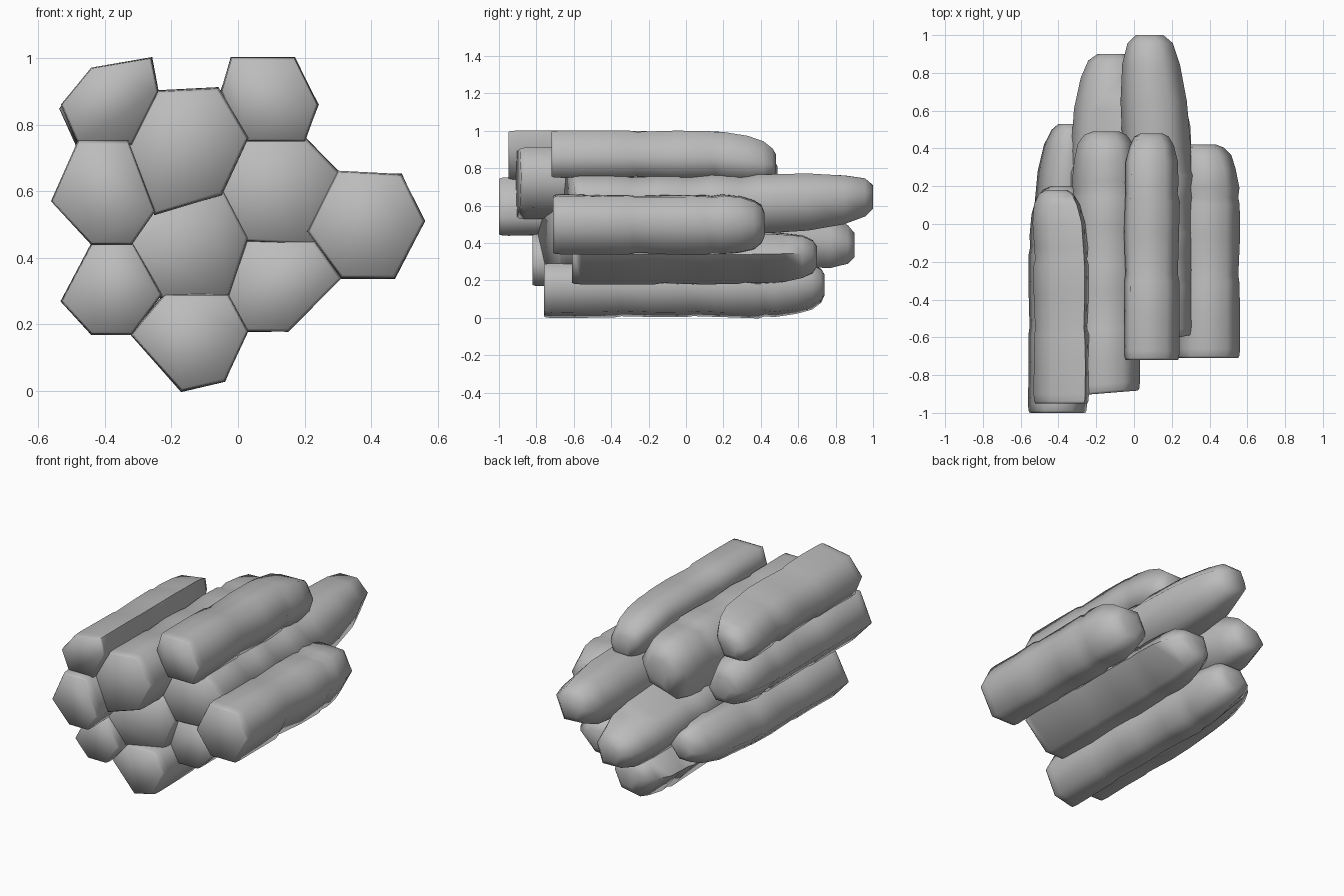
import bpy
import bmesh
import math
import random
from mathutils import Vector

if "Cube" in bpy.data.objects:
    bpy.data.objects.remove(bpy.data.objects["Cube"], do_unlink=True)

random.seed(7)

# One plain stone colour
stone = bpy.data.materials.new("grey_stone")
stone.use_nodes = True
grey = (0.5, 0.5, 0.5, 1.0)
stone.diffuse_color = grey
stone.node_tree.nodes["Principled BSDF"].inputs["Base Color"].default_value = grey


def rock_column(name, front, back, outline, tip=(0, 0), taper=0.3, slant=0.0):
    """Loft a six-sided stone column along y; outline and tip shift are x, z in hundredths."""
    corners = [Vector((x, 0, z)) / 100 for x, z in outline]
    centre = sum(corners, Vector()) / len(corners)
    left_edge = min(c.x for c in corners)
    drift = Vector((tip[0], 0, tip[1])) / 100

    # Stations hold position, size, tip shift and roughness
    stations = [(front, 0.95, 0, 0), (front + 0.012, 0.99, 0, 0), (front + 0.05, 1.01, 0, 0)]
    shoulder = back - taper
    blocks = max(2, round((shoulder - front) / 0.38))
    length = (shoulder - front - 0.05) / blocks
    for i in range(blocks):
        start = front + 0.05 + i * length
        stations.append((start + length * 0.45, 1.01, 0, 0.04))
        stations.append((start + length * 0.86, 1.01, 0, 0.04))
        stations.append((start + length * 0.95, 0.96, 0, 0.03))
    for along, size, shift in ((0.12, 1, 0.1), (0.5, 0.96, 0.4), (0.78, 0.84, 0.75), (0.94, 0.64, 0.95), (1, 0.4, 1)):
        stations.append((shoulder + taper * along, size, shift, 0.05))

    bm = bmesh.new()
    rings = []
    for y, size, shift, rough in stations:
        ring = []
        for corner in corners:
            s = size * (1 + rough * random.uniform(-0.9, 0.3))
            p = centre + (corner - centre) * s + drift * shift
            # The slant of the broken front fades out towards the back
            fade = max(0, 1 - (y - front) / 0.6)
            ring.append(bm.verts.new((p.x, y + slant * fade * (p.x - left_edge), p.z)))
        rings.append(ring)
    for a, b in zip(rings, rings[1:]):
        for i in range(len(a)):
            j = (i + 1) % len(a)
            bm.faces.new((a[i], a[j], b[j], b[i]))
    bm.faces.new(rings[0])
    bm.faces.new(rings[-1])
    bmesh.ops.recalc_face_normals(bm, faces=bm.faces[:])

    mesh = bpy.data.meshes.new(name)
    bm.to_mesh(mesh)
    bm.free()
    mesh.materials.append(stone)
    obj = bpy.data.objects.new(name, mesh)
    bpy.context.collection.objects.link(obj)
    bpy.ops.object.select_all(action="DESELECT")
    obj.select_set(True)
    bpy.context.view_layer.objects.active = obj
    bpy.ops.object.shade_smooth_by_angle(angle=math.radians(75))


# Stack on the right-hand flank
rock_column("upper_right_column", -0.95, 0.18,
            [(-53, 86), (-44, 97), (-26, 100), (-24, 90), (-32, 74), (-48, 74)], tip=(-3, -3), taper=0.35)
rock_column("middle_right_column", -1.0, 0.2,
            [(-56, 57), (-48, 75), (-33, 75), (-25, 54), (-32, 44), (-44, 44)], tip=(2, 0))
rock_column("lower_right_column", -0.82, 0.53,
            [(-53, 27), (-44, 44), (-32, 45), (-23, 29), (-32, 17), (-44, 17)], tip=(4, 3), taper=0.5)

# Central stack
rock_column("upper_centre_column", -0.91, 0.49,
            [(-33, 74), (-24, 90), (-6, 91), (3, 76), (-5, 59), (-25, 53)], slant=0.08)
rock_column("middle_centre_column", -0.8, 0.9,
            [(-26, 54), (-5, 61), (3, 46), (-3, 28), (-23, 28), (-34, 44)], tip=(3, -5), taper=0.58, slant=0.4)
rock_column("bottom_column", -0.76, 0.74,
            [(-32, 17), (-22, 29), (-3, 29), (3, 18), (-4, 3), (-17, 0)], tip=(0, 2))

# Stack on the left-hand flank
rock_column("upper_left_column", -0.72, 0.48,
            [(-5, 90), (-2, 100), (17, 100), (24, 86), (20, 75), (2, 75)], tip=(0, -5))
rock_column("inner_left_column", -0.66, 1.0,
            [(2, 76), (20, 76), (31, 65), (23, 44), (2, 45), (-6, 60)], tip=(-4, 4), taper=0.7, slant=0.2)
rock_column("outer_left_column", -0.71, 0.42,
            [(21, 48), (30, 66), (49, 65), (56, 51), (47, 34), (31, 34)], tip=(-2, 0), taper=0.26)
rock_column("lower_left_column", -0.61, 0.7,
            [(1, 46), (23, 45), (31, 34), (15, 18), (2, 18), (-4, 29)], tip=(0, 1), taper=0.36)
